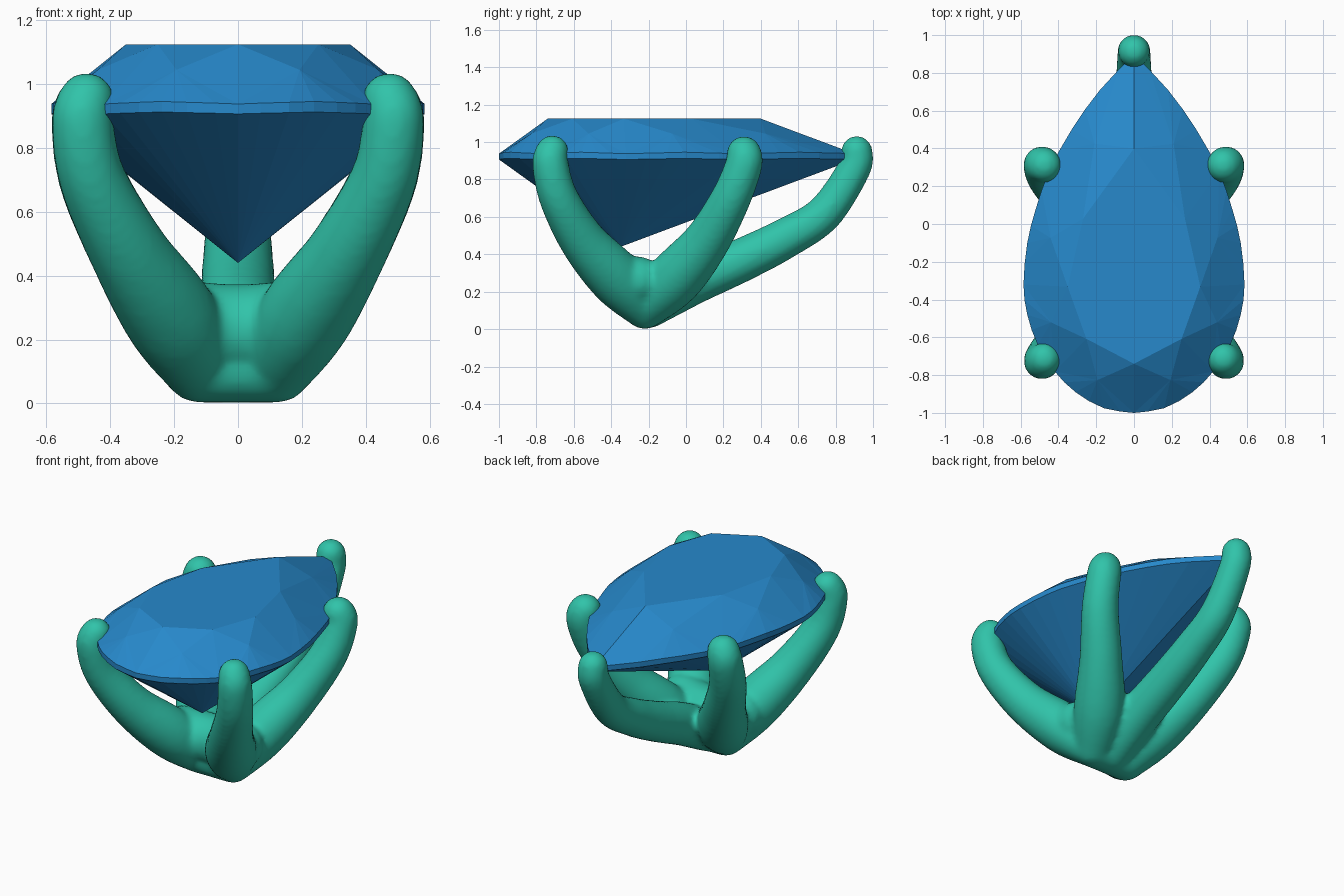
import bpy, bmesh
from mathutils import Vector, Matrix

if "Cube" in bpy.data.objects:
    bpy.data.objects.remove(bpy.data.objects["Cube"])


def spline(pts, steps):
    """Catmull-Rom interpolation through points of any dimension."""
    pts = [Vector(p) for p in pts]
    out = []
    for i in range(len(pts) - 1):
        a, b, c, d = pts[max(i - 1, 0)], pts[i], pts[i + 1], pts[min(i + 2, len(pts) - 1)]
        for s in range(steps):
            t = s / steps
            out.append(0.5 * (2 * b + (c - a) * t + (2 * a - 5 * b + 4 * c - d) * t * t
                              + (3 * b - 3 * c + d - a) * t ** 3))
    return out + [pts[-1]]


def finish(bm, name, color):
    bmesh.ops.recalc_face_normals(bm, faces=bm.faces)
    me = bpy.data.meshes.new(name)
    bm.to_mesh(me)
    bm.free()
    ob = bpy.data.objects.new(name, me)
    bpy.context.collection.objects.link(ob)
    mat = bpy.data.materials.new(name + "_color")
    mat.diffuse_color = color
    mat.use_nodes = True
    mat.node_tree.nodes["Principled BSDF"].inputs["Base Color"].default_value = mat.diffuse_color
    me.materials.append(mat)
    return ob


# --- Pear-cut gem: outline ring, scaled inwards for crown and table ---
half = [(0, -1), (.16, -.975), (.31, -.89), (.42, -.78), (.51, -.64), (.565, -.48),
        (.585, -.32), (.565, -.1), (.52, .08), (.45, .28), (.33, .5), (.18, .71), (0, .9)]
right = [(p[0], p[1]) for p in spline(half, 2)]
outline = right + [(-x, y) for x, y in right[-2:0:-1]]
N = len(outline)
CY = -0.35

bm = bmesh.new()


def ring_vert(i, scale, z):
    x, y = outline[i % N]
    return bm.verts.new((x * scale, CY + (y - CY) * scale, z))


wave = [abs(i % 6 - 3) / 3 for i in range(N)]
upper = [ring_vert(i, 1, .938 + .008 * (1 - wave[i])) for i in range(N)]
lower = [ring_vert(i, 1, .913 - .006 * wave[i]) for i in range(N)]
table = [ring_vert(i, .6, 1.125) for i in range(0, N, 6)]
middle = [ring_vert(i, .81, 1.045) for i in range(3, N, 6)]
culet = bm.verts.new((0, CY, .44))
bm.faces.new(table)
for i in range(N):
    j = (i + 1) % N
    bm.faces.new((upper[i], upper[j], lower[j], lower[i]))     # girdle
    bm.faces.new((lower[i], lower[j], culet))                  # pavilion
    bm.faces.new((upper[i], upper[j], middle[i // 6]))         # lower crown
for k in range(8):
    n = (k + 1) % 8
    bm.faces.new((table[k], table[n], middle[k]))              # star facets
    bm.faces.new((table[n], middle[k], upper[6 * n]))          # kite facets
    bm.faces.new((table[n], middle[n], upper[6 * n]))
finish(bm, "pear_gem", (.02, .25, .6, 1))

# --- Five-prong setting: tapered rods (x, y, z, radius) fused together ---
front = [(.475, -.715, .95, .088), (.487, -.725, .88, .098), (.455, -.68, .7, .106),
         (.34, -.55, .47, .125), (.21, -.37, .27, .148), (.12, -.22, .115, .115)]
back = [(.475, .31, .94, .093), (.487, .31, .88, .1), (.455, .24, .7, .108),
        (.34, .11, .47, .125), (.21, -.06, .27, .148), (.12, -.22, .115, .115)]
tip = [(0, .913, .95, .085), (0, .9, .86, .09), (0, .74, .62, .1), (0, .53, .485, .11),
       (0, .3, .37, .118), (0, .05, .26, .125), (0, -.2, .13, .125)]
base = [(-.12, -.22, .115, .115), (.12, -.22, .115, .115)]
saddle = [(-.2, -.26, .26, .13), (0, -.23, .23, .145), (.2, -.26, .26, .13)]


def mirror(path):
    return [(-p[0],) + p[1:] for p in path]


bm = bmesh.new()
for path in (front, mirror(front), back, mirror(back), tip, base, saddle):
    for x, y, z, r in spline(path, 8):
        bmesh.ops.create_icosphere(bm, subdivisions=3, radius=r,
                                   matrix=Matrix.Translation((x, y, z)))
setting = finish(bm, "prong_setting", (.03, .55, .4, 1))
rm = setting.modifiers.new("fuse", 'REMESH')
rm.mode = 'VOXEL'
rm.voxel_size = .016
rm.use_smooth_shade = True
sm = setting.modifiers.new("soften", 'SMOOTH')
sm.factor = .5
sm.iterations = 10
